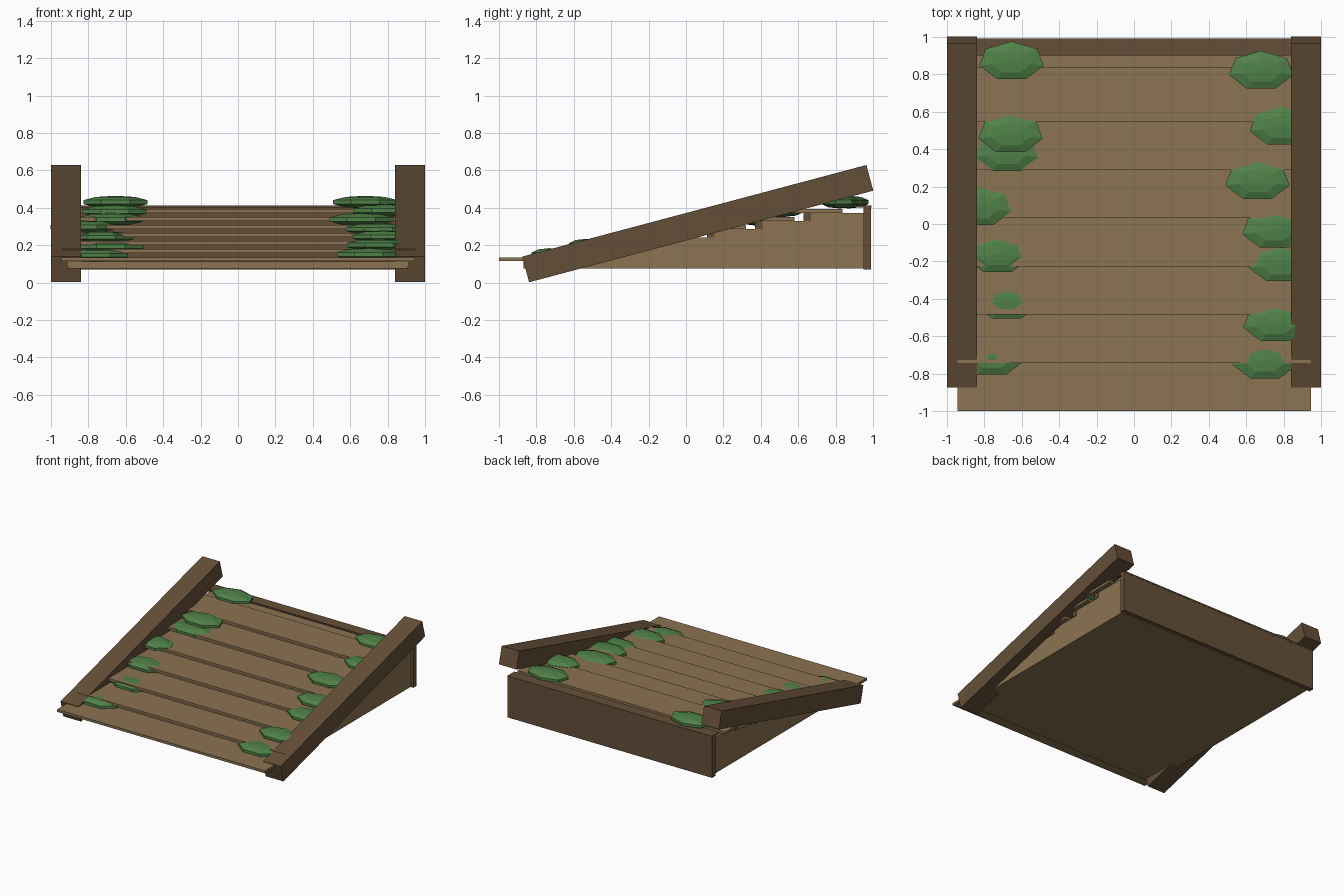
import bpy, math

if "Cube" in bpy.data.objects:
    bpy.data.objects.remove(bpy.data.objects["Cube"])


def material(name, rgb):
    m = bpy.data.materials.new(name)
    lin = [((c / 255 + 0.055) / 1.055) ** 2.4 for c in rgb]
    m.diffuse_color = (*lin, 1)
    m.use_nodes = True
    m.node_tree.nodes["Principled BSDF"].inputs["Base Color"].default_value = m.diffuse_color
    return m


TAN = material("tan_wood", (139, 115, 82))
BROWN = material("dark_wood", (101, 79, 56))
GREEN = material("leaf_green", (80, 130, 72))


def box(name, x, y, z, mat, tilt=0.0):
    """Box from (min, max) ranges, optionally tilted about x."""
    mid = [(a + b) / 2 for a, b in (x, y, z)]
    bpy.ops.mesh.primitive_cube_add(size=1, location=mid, rotation=(tilt, 0, 0))
    ob = bpy.context.object
    ob.name = name
    ob.scale = [b - a for a, b in (x, y, z)]
    ob.data.materials.append(mat)
    return ob


def shrub(name, x, y, z):
    """Flattened low-poly clump with a point toward +x."""
    bpy.ops.mesh.primitive_uv_sphere_add(segments=7, ring_count=5, location=(x, y, z))
    ob = bpy.context.object
    ob.name = name
    ob.scale = (0.185, 0.112, 0.034)
    ob.data.materials.append(GREEN)


# Stepped body: solid blocks, riser strips and overhanging treads
RUN, RISE, BASE = 0.258, 0.043, 0.075
for i in range(7):
    front = -1 + RUN * i
    top = 0.135 + RISE * i
    body_front = -0.87 if i == 0 else front + 0.085
    body_back = 0.95 if i == 6 else front + RUN + 0.12
    box(f"step_block_{i}", (-0.91, 0.91), (body_front, body_back), (BASE, top - 0.022), TAN)
    box(f"tread_{i}", (-0.945, 0.945), (front, front + 0.29), (top - 0.02, top), TAN)
    if i:
        box(f"riser_{i}", (-0.915, 0.915), (front + 0.08, front + 0.12),
            (top - 0.065, top - 0.021), BROWN)

# Back wall with a thin cap
box("back_wall", (-0.93, 0.93), (0.948, 0.99), (0.07, 0.40), BROWN)
box("back_cap", (-0.93, 0.93), (0.90, 0.992), (0.40, 0.412), BROWN)

# Sloping side rails
for side, name in ((-1, "left_rail"), (1, "right_rail")):
    x = sorted((side * 0.84, side * 1.0))
    box(name, x, (-0.889, 1.015), (0.244, 0.386), BROWN, math.radians(14.9))

# Shrubs growing along both ends of the steps
left = [(-.655, .87, .43), (-.66, .48, .38), (-.68, .38, .338), (-.83, .09, .298),
        (-.73, -.16, .242), (-.68, -.41, .192), (-.76, -.71, .146)]
right = [(.68, .82, .43), (.79, .52, .385), (.66, .23, .337), (.75, -.03, .285),
         (.785, -.21, .245), (.755, -.53, .20), (.70, -.73, .15)]
for side, spots in (("left", left), ("right", right)):
    for i, p in enumerate(spots):
        shrub(f"{side}_shrub_{i}", *p)
